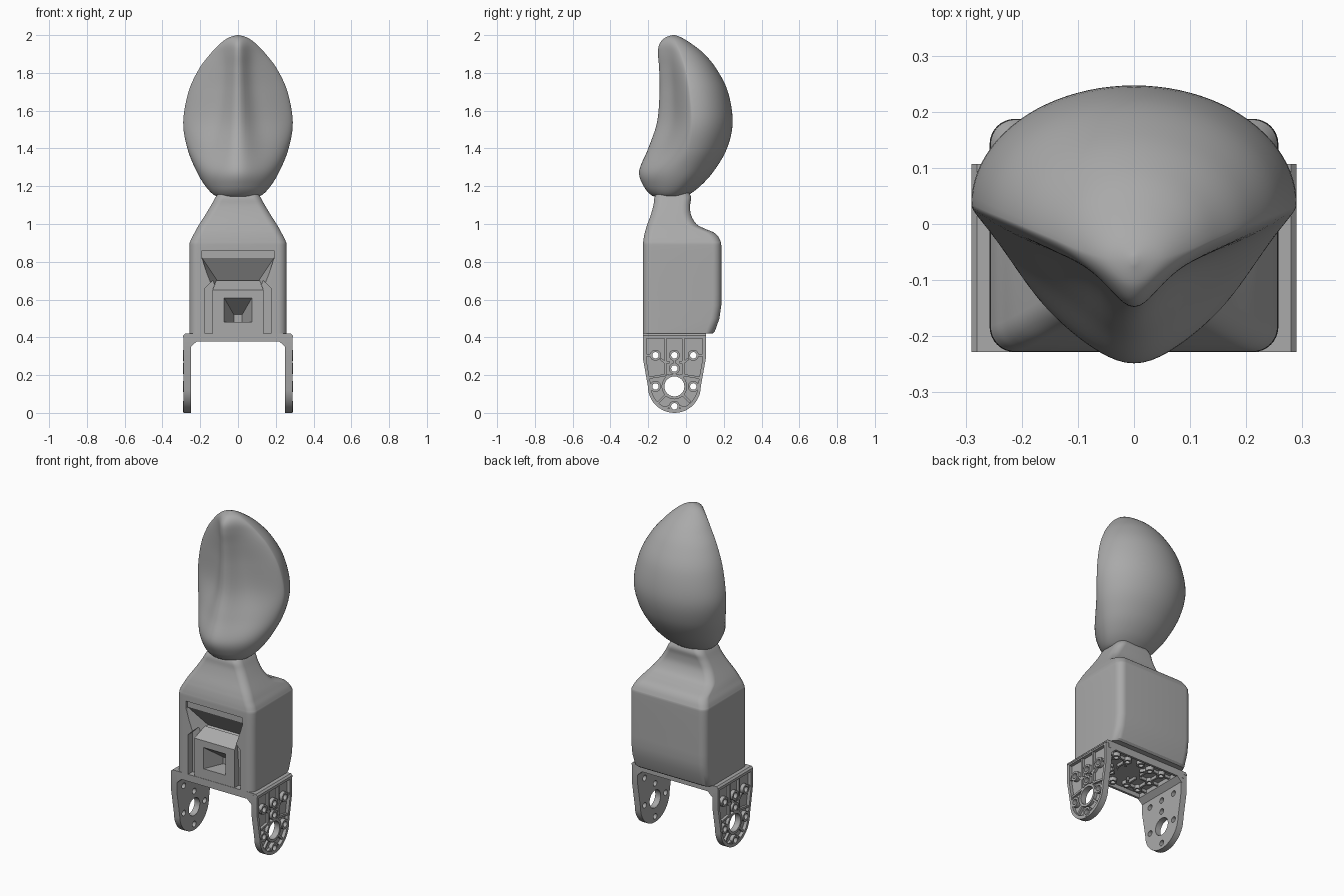
import bpy, bmesh, math
from mathutils import Vector

cube = bpy.data.objects.get("Cube")
if cube:
    bpy.data.objects.remove(cube, do_unlink=True)

grey = bpy.data.materials.new("plain grey")
grey.use_nodes = True
grey.diffuse_color = (0.4, 0.4, 0.4, 1)
grey.node_tree.nodes["Principled BSDF"].inputs["Base Color"].default_value = (0.4, 0.4, 0.4, 1)


def finish(name, bm):
    bmesh.ops.recalc_face_normals(bm, faces=bm.faces)
    mesh = bpy.data.meshes.new(name)
    bm.to_mesh(mesh)
    bm.free()
    mesh.materials.append(grey)
    obj = bpy.data.objects.new(name, mesh)
    bpy.context.collection.objects.link(obj)
    return obj


def solids(name, point_sets):
    """One object made of several convex solids."""
    bm = bmesh.new()
    for pts in point_sets:
        verts = [bm.verts.new(p) for p in pts]
        bmesh.ops.convex_hull(bm, input=verts)
    bmesh.ops.dissolve_limit(bm, angle_limit=0.01, verts=bm.verts, edges=bm.edges)
    return finish(name, bm)


def lofts(name, ring_lists):
    """One object made of several capped lofts."""
    bm = bmesh.new()
    for rings in ring_lists:
        loops = [[bm.verts.new(p) for p in ring] for ring in rings]
        for a, b in zip(loops, loops[1:]):
            for i in range(len(a)):
                j = (i + 1) % len(a)
                bm.faces.new((a[i], a[j], b[j], b[i]))
        bm.faces.new(loops[0][::-1])
        bm.faces.new(loops[-1])
    return finish(name, bm)


def smooth_rows(rows, steps):
    """Smooth curve through the key rows."""
    rows = [Vector(r) for r in rows]
    out = []
    for i in range(len(rows) - 1):
        a, b, c, d = rows[max(i - 1, 0)], rows[i], rows[i + 1], rows[min(i + 2, len(rows) - 1)]
        for k in range(steps):
            t = k / steps
            out.append(b + (c - a) * (t / 2) + (a * 2 - b * 5 + c * 4 - d) * (t * t / 2)
                       + (b * 3 - a - c * 3 + d) * (t ** 3 / 2))
    return out + [rows[-1]]


def cut(obj, cutters):
    for c in cutters:
        mod = obj.modifiers.new("cut", "BOOLEAN")
        mod.object, mod.solver = c, "EXACT"
    dg = bpy.context.evaluated_depsgraph_get()
    obj.data = bpy.data.meshes.new_from_object(obj.evaluated_get(dg))
    obj.modifiers.clear()


def smooth(obj, degrees):
    bpy.ops.object.select_all(action="DESELECT")
    obj.select_set(True)
    bpy.context.view_layer.objects.active = obj
    bpy.ops.object.shade_smooth_by_angle(angle=math.radians(degrees))


def remove(objs):
    for o in objs:
        bpy.data.objects.remove(o, do_unlink=True)


def box(x0, x1, y0, y1, z0, z1):
    return [(x, y, z) for x in (x0, x1) for y in (y0, y1) for z in (z0, z1)]


def mirrored(half):
    return [(s * x, y, z) for s in (1, -1) for x, y, z in half]


# Head: domed back, hollow front cheeks and a central ridge
# rows: z, half width, side y, front y, back y, ridge radius, roundness
head_rows = [
    (1.143, .085, -.08, -.15, -.02, .1, .9), (1.152, .125, -.075, -.183, .01, .1, .9),
    (1.2, .172, -.045, -.224, .075, .1, .85), (1.28, .22, -.01, -.248, .147, .1, .75),
    (1.4, .268, .022, -.2, .217, .09, .5), (1.54, .29, .035, -.153, .247, .07, .3),
    (1.7, .262, .022, -.14, .222, .055, .25), (1.82, .207, 0, -.142, .162, .05, .25),
    (1.9, .147, -.025, -.148, .097, .05, .25), (1.95, .1, -.045, -.142, .035, .05, .35),
    (1.985, .053, -.06, -.113, -.02, .05, .6), (2, .004, -.065, -.072, -.058, .05, .9)]


def head_ring(row):
    z, w, side, front, back, r, rounding = row
    n = 44
    ring = []
    for i in range(n):
        t = math.pi * i / n
        ring.append((w * math.cos(t), side + (back - side) * math.sin(t), z))
    e, edge = 0.25, math.exp(-(w / r) ** 2)
    for i in range(n):
        t = math.pi * i / n
        u = -math.cos(t)
        slope = (math.hypot(1, e) - math.hypot(u, e)) / (math.hypot(1, e) - e)
        bump = (math.exp(-(u * w / r) ** 2) - edge) / (1 - edge)
        g = rounding * math.sin(t) + (1 - rounding) * (0.55 * slope + 0.45 * bump)
        ring.append((u * w, side + (front - side) * g, z))
    return ring


head = lofts("head", [[head_ring(r) for r in smooth_rows(head_rows, 6)]])
smooth(head, 60)

# Body and neck: rounded rectangle sections
# rows: z, half width, front y, back y, corner radius
body_rows = [
    (.57, .257, -.228, .187, .045), (.86, .257, -.228, .187, .045),
    (.91, .252, -.226, .182, .045), (.95, .232, -.219, .155, .045),
    (.975, .219, -.212, .1, .045), (1.0, .204, -.204, .055, .045),
    (1.05, .172, -.186, .026, .045), (1.1, .142, -.172, .022, .045),
    (1.14, .12, -.167, .027, .045), (1.17, .1, -.15, .015, .045)]


def body_ring(row):
    z, w, front, back, r = row
    ring = []
    for k, (sx, y) in enumerate([(1, back - r), (-1, back - r), (-1, front + r), (1, front + r)]):
        for i in range(9):
            a = math.pi / 2 * (k + i / 8)
            ring.append((sx * (w - r) + r * math.cos(a), y + r * math.sin(a), z))
    return ring


base_rows = [(.42, .257, -.228, .14, .045), (.43, .257, -.228, .152, .045),
             (.5, .257, -.228, .177, .045)]
body = lofts("body", [[body_ring(r) for r in base_rows + smooth_rows(body_rows, 4)]])

# Front recess with a socket block
ledge = solids("ledge_cutter", [mirrored([
    (x, y, z) for y in (-.25, -.212) for x, z in ((.19, .86), (.19, .815), (.175, .79))])])
groove = solids("groove_cutter", [mirrored([
    (.19, -.25, .82), (.19, -.212, .82), (.11, -.13, .7), (.135, -.25, .64)])])
channel = solids("channel_cutter", [mirrored([
    (x, y, z) for y in (-.25, -.185) for x, z in ((.175, .4), (.175, .66), (.135, .7))])])
socket = solids("socket_cutter", [mirrored(
    [(.08, -.24, .48), (.08, -.24, .62), (.022, -.11, .48), (.022, -.11, .52)])])
block = solids("socket_block", [mirrored([
    (.135, -.226, .42), (.135, -.226, .65), (.115, -.15, .7), (.135, -.15, .42)])])
cut(body, [ledge, groove, channel, socket])
cut(block, [socket])
smooth(body, 28)
remove([ledge, groove, channel, socket])

# Bracket legs: thin plate, raised rim, ribs and hollow bosses
CY = -.0615
outline = [(-.167, .41), (-.167, .29)]
outline += [(-.14 * math.cos(a), .14 - .14 * math.sin(a))
            for a in (math.pi * i / 24 for i in range(25))]
outline += [(.167, .29), (.167, .41)]
pocket = [(y * .89, .22 + (z - .22) * .91) for y, z in outline]
small = [(-.1, .305), (0, .305), (.1, .305), (0, .235), (-.1, .14), (.1, .14), (0, .035)]


def slab(s, pts, x0, x1):
    return [[(s * x, CY + y, z) for y, z in pts] for x in (x0, x1)]


def disc(y, z, r):
    return [(y + r * math.cos(a), z + r * math.sin(a))
            for a in (math.tau * i / 24 for i in range(24))]


def bar(a, b, width=.012):
    d = (Vector(b) - Vector(a)).normalized() * width / 2
    return [(p[0] + k * d.y, p[1] - k * d.x) for p, k in ((a, 1), (a, -1), (b, -1), (b, 1))]


half_ribs = [((.047, .4), (.047, .2)), ((.047, .265), (.075, .287)),
             ((.047, .2), (.14, .185)), ((.05, .19), (.03, .2)), ((.047, .093), (.085, .055)),
             ((.125, .305), (.155, .305)), ((.025, .035), (.06, .025)), ((.026, .268), (.047, .268))]
ribs = [bar((s * a[0], a[1]), (s * b[0], b[1])) for a, b in half_ribs for s in (1, -1)]
ribs.append(bar((0, .26), (0, .28)))

for side, s in (("left", 1), ("right", -1)):
    holes = lofts("hole_cutter", [slab(s, disc(0, .14, .053), .2, .33)]
                  + [slab(s, disc(y, z, .017), .2, .33) for y, z in small])
    hollow = lofts("pocket_cutter", [slab(s, pocket, .268, .33)])
    plate = lofts(side + "_leg", [slab(s, outline, .25, .288)])
    bosses = lofts(side + "_leg_bosses", [slab(s, disc(0, .14, .068), .255, .286)]
                   + [slab(s, disc(y, z, .029), .255, .29) for y, z in small])
    cut(plate, [hollow, holes])
    cut(bosses, [holes])
    lofts(side + "_leg_ribs", [slab(s, r, .26, .283) for r in ribs])
    smooth(plate, 30)
    smooth(bosses, 30)
    remove([holes, hollow])

# Bracket bridge: chamfered top, front and back rims, corner gussets
B0, B1 = -.228, .107
solids("bridge", [
    mirrored([(x, y, z) for y in (B0, B1) for x, z in ((.28, .42), (.29, .41), (.29, .402))]),
    box(-.27, .27, B0, B0 + .014, .377, .41), box(-.27, .27, B1 - .014, B1, .377, .41)]
    + [[(s * x, y, z) for y in (B0, B1) for x, z in ((.255, .405), (.22, .377), (.255, .345), (.22, .405))]
       for s in (1, -1)])

# Underside bosses and ribs of the bridge
spots = [(x, y) for x in (-.16, -.08, .08, .16) for y in (-.1, 0, .1)]
spots += [(0, -.12), (0, .12)]


def under(pts, z0, z1):
    return [[(x, CY + y, z) for x, y in pts] for z in (z0, z1)]


caps = lofts("bridge_bosses", [under(disc(x, y, .024), .38, .41) for x, y in spots]
             + [under(disc(0, 0, .068), .38, .41)])
drill = lofts("drill_cutter", [under(disc(x, y, .014), .36, .402) for x, y in spots]
              + [under(disc(0, 0, .053), .36, .402)])
cut(caps, [drill])
remove([drill])
smooth(caps, 30)
bars = [bar((x, y + .02), (x, y + .08)) for x in (-.16, -.08, .08, .16) for y in (-.1, 0)]
bars += [bar((s * x, y), (s * (x + .04), y)) for s in (1, -1) for x in (.1, .18) for y in (-.1, 0, .1)]
bars += [bar((s * .05, t * .05), (s * .07, t * .08)) for s in (1, -1) for t in (1, -1)]
lofts("bridge_ribs", [under(b, .384, .41) for b in bars])
